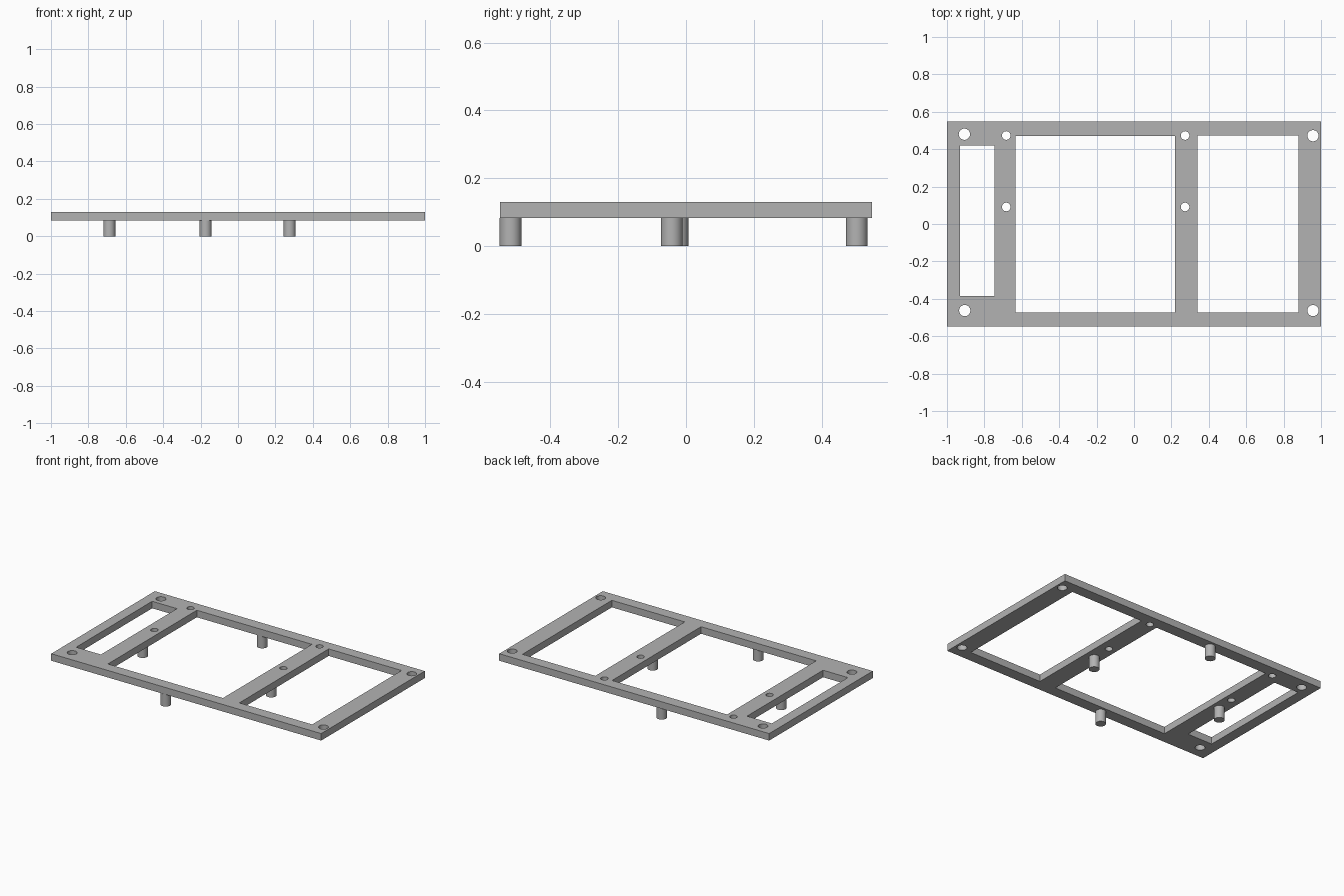
import bpy
import bmesh
from mathutils import Matrix, Vector

cube = bpy.data.objects.get("Cube")
if cube:
    bpy.data.objects.remove(cube, do_unlink=True)

BOTTOM, TOP = 0.083, 0.13

grey = bpy.data.materials.new("plain grey")
grey.use_nodes = True
grey.diffuse_color = (0.45, 0.45, 0.45, 1)
grey.node_tree.nodes["Principled BSDF"].inputs["Base Color"].default_value = grey.diffuse_color


def add_box(bm, x0, x1, y0, y1, z0, z1):
    centre = Vector((x0 + x1, y0 + y1, z0 + z1)) / 2
    size = Matrix.Diagonal((x1 - x0, y1 - y0, z1 - z0, 1))
    bmesh.ops.create_cube(bm, size=1, matrix=Matrix.Translation(centre) @ size)


def add_cylinder(bm, x, y, radius, z0, z1):
    bmesh.ops.create_cone(bm, cap_ends=True, segments=48, radius1=radius, radius2=radius,
                          depth=z1 - z0, matrix=Matrix.Translation((x, y, (z0 + z1) / 2)))


def make_object(name, bm):
    mesh = bpy.data.meshes.new(name)
    bm.to_mesh(mesh)
    bm.free()
    mesh.materials.append(grey)
    obj = bpy.data.objects.new(name, mesh)
    bpy.context.collection.objects.link(obj)
    return obj


def activate(obj):
    bpy.ops.object.select_all(action="DESELECT")
    obj.select_set(True)
    bpy.context.view_layer.objects.active = obj


# Flat plate
bm = bmesh.new()
add_box(bm, -1, 1, -0.548, 0.548, BOTTOM, TOP)
plate = make_object("frame_plate", bm)

# Cutter: three windows, four corner holes, four small holes
bm = bmesh.new()
low, high = BOTTOM - 0.05, TOP + 0.05
for x0, x1, y0, y1 in [(-0.93, -0.746, -0.385, 0.42),
                       (-0.634, 0.219, -0.472, 0.47),
                       (0.34, 0.88, -0.472, 0.474)]:
    add_box(bm, x0, x1, y0, y1, low, high)
for x, y in [(-0.907, 0.48), (-0.905, -0.463), (0.957, 0.472), (0.957, -0.463)]:
    add_cylinder(bm, x, y, 0.03, low, high)
for x in (-0.683, 0.273):
    for y in (0.473, 0.091):
        # The back pair sits just clear of the windows
        add_cylinder(bm, x, y, 0.023, low, high)
cutter = make_object("hole_cutter", bm)
cutter.hide_render = True

cut = plate.modifiers.new("holes", "BOOLEAN")
cut.operation = "DIFFERENCE"
cut.solver = "EXACT"
cut.object = cutter
activate(plate)
bpy.ops.object.modifier_apply(modifier=cut.name)
bpy.data.objects.remove(cutter, do_unlink=True)
bpy.ops.object.shade_smooth_by_angle()

# Round pegs under the plate
pegs = {
    "front_peg": (-0.173, -0.517),
    "back_peg": (-0.173, 0.503),
    "right_peg": (-0.688, -0.025),
    "left_peg": (0.276, -0.042),
}
for name, (x, y) in pegs.items():
    bm = bmesh.new()
    add_cylinder(bm, x, y, 0.032, 0, BOTTOM)
    activate(make_object(name, bm))
    bpy.ops.object.shade_smooth_by_angle()
